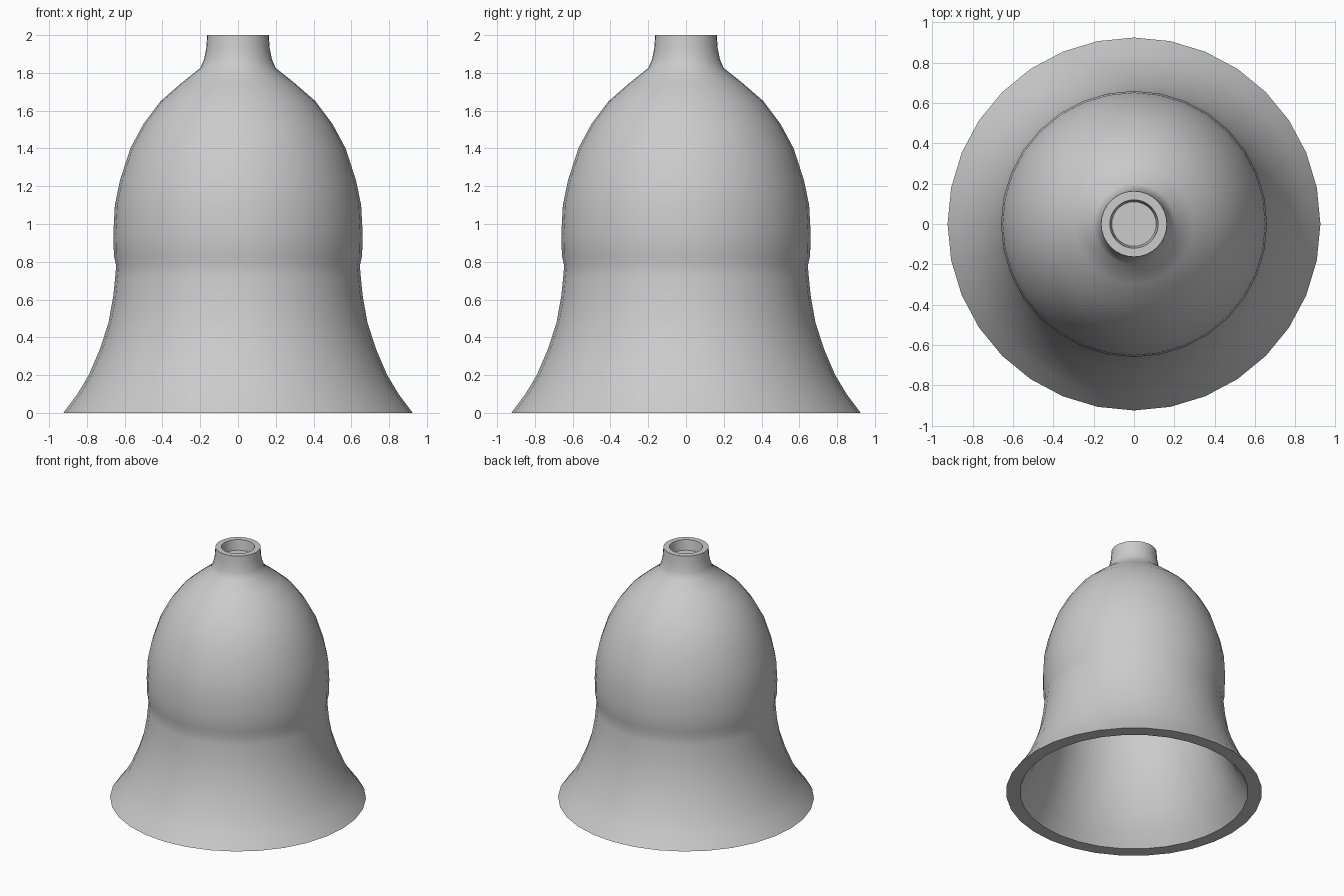
import bpy, bmesh, math

cube = bpy.data.objects.get("Cube")
if cube:
    bpy.data.objects.remove(cube, do_unlink=True)

SEGMENTS = 32

# Plain grey material
grey = bpy.data.materials.new("bell_grey")
grey.use_nodes = True
colour = (0.6, 0.6, 0.6, 1)
grey.diffuse_color = colour
grey.node_tree.nodes["Principled BSDF"].inputs["Base Color"].default_value = colour


def lathe(name, profile):
    """Revolve a (radius, height) profile about the z axis."""
    bm = bmesh.new()
    verts = [bm.verts.new((r, 0, z)) for r, z in profile]
    edges = [bm.edges.new(pair) for pair in zip(verts, verts[1:])]
    bmesh.ops.spin(bm, geom=verts + edges, cent=(0, 0, 0), axis=(0, 0, 1),
                   angle=math.tau, steps=SEGMENTS, use_duplicate=False)
    bmesh.ops.remove_doubles(bm, verts=bm.verts, dist=0.0005)
    bmesh.ops.recalc_face_normals(bm, faces=bm.faces)
    mesh = bpy.data.meshes.new(name)
    bm.to_mesh(mesh)
    bm.free()
    mesh.materials.append(grey)
    obj = bpy.data.objects.new(name, mesh)
    bpy.context.collection.objects.link(obj)
    bpy.ops.object.select_all(action='DESELECT')
    obj.select_set(True)
    bpy.context.view_layer.objects.active = obj
    bpy.ops.object.shade_smooth_by_angle(angle=math.radians(35))
    return obj


# Flared skirt, waist crease and dome, from the rim up to the shoulder
skirt = [(.925, 0), (.85, .1), (.79, .2), (.73, .34), (.685, .48), (.66, .62), (.65, .72)]
dome = [(.645, .78), (.657, .83), (.66, .95), (.652, 1.1), (.625, 1.23), (.57, 1.4),
        (.50, 1.53), (.41, 1.65), (.295, 1.75)]

# Neck with a shallow socket in its top
neck = [(.2, 1.825), (.18, 1.87), (.168, 1.93), (.163, 2)]
socket = [(.12, 2), (.11, 1.92), (0, 1.92)]

# Hollow inside, from the closed crown down to the rim
inside = [(0, 1.73), (.13, 1.725), (.25, 1.68), (.35, 1.59), (.44, 1.48), (.5, 1.36),
          (.55, 1.21), (.575, 1.08), (.58, .93), (.575, .7), (.595, .55),
          (.635, .39), (.69, .23), (.75, .11), (.825, 0), (.925, 0)]

lathe("bell_body", skirt + dome + neck + socket)
lathe("bell_inside", inside)

# Join the outer and inner skins into one closed shell
body = bpy.data.objects["bell_body"]
inner = bpy.data.objects["bell_inside"]
bpy.ops.object.select_all(action='DESELECT')
inner.select_set(True)
body.select_set(True)
bpy.context.view_layer.objects.active = body
bpy.ops.object.join()
bm = bmesh.new()
bm.from_mesh(body.data)
bmesh.ops.remove_doubles(bm, verts=bm.verts, dist=0.0005)
bmesh.ops.recalc_face_normals(bm, faces=bm.faces)
# Flip the inner skin if it ended up facing the wrong way
rim = [f for f in bm.faces if all(v.co.z < 0.001 for v in f.verts)]
if rim and rim[0].normal.z > 0:
    bmesh.ops.reverse_faces(bm, faces=bm.faces)
bm.to_mesh(body.data)
bm.free()
bpy.ops.object.shade_smooth_by_angle(angle=math.radians(35))
